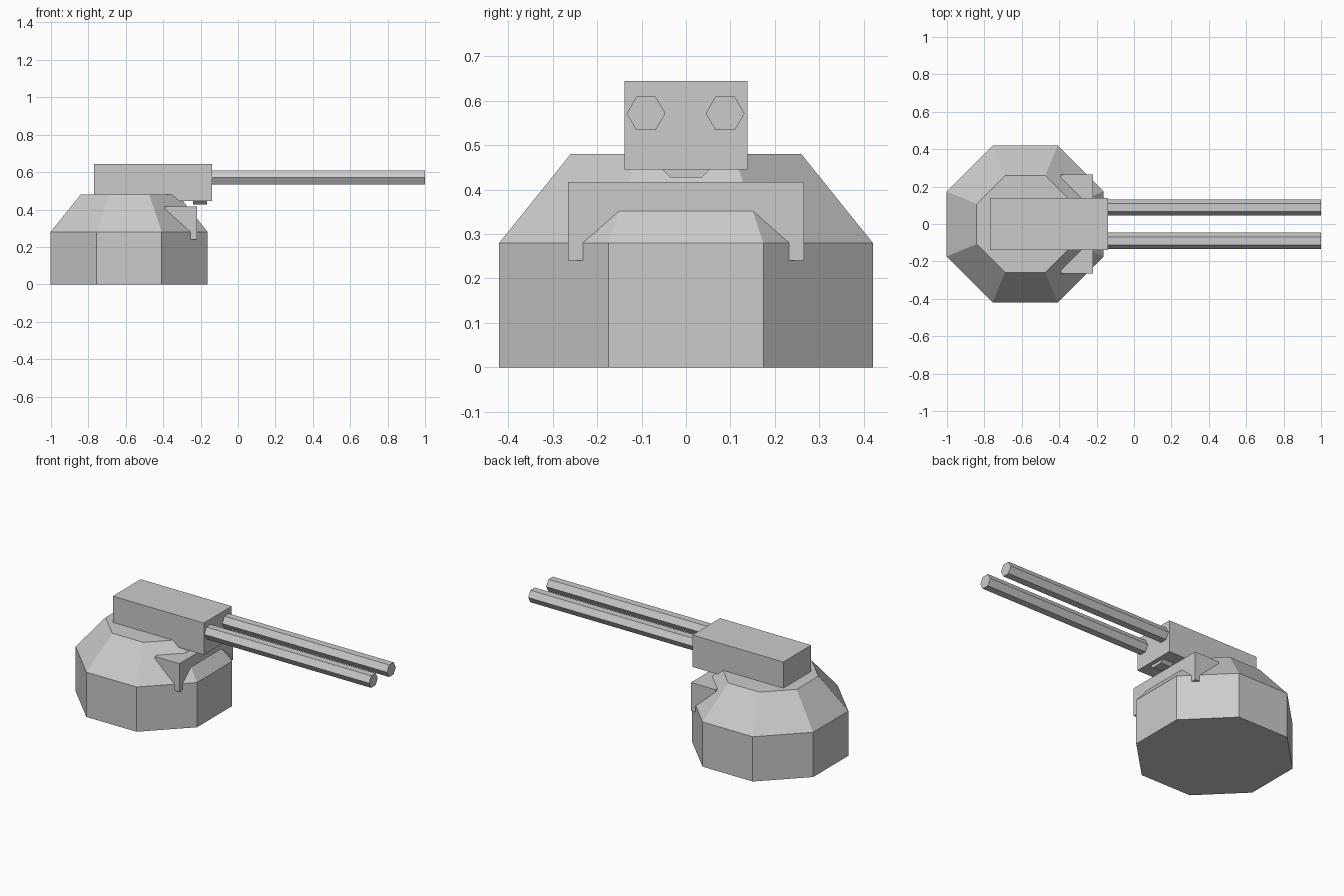
import bpy
import bmesh
from math import cos, sin, pi, radians
from mathutils import Vector

cube = bpy.data.objects.get("Cube")
if cube:
    bpy.data.objects.remove(cube, do_unlink=True)

grey = bpy.data.materials.new("plain grey")
grey.use_nodes = True
grey.diffuse_color = (0.6, 0.6, 0.6, 1)
grey.node_tree.nodes["Principled BSDF"].inputs["Base Color"].default_value = (0.6, 0.6, 0.6, 1)


def loft(name, rings):
    """Closed solid through matching rings of points."""
    bm = bmesh.new()
    loops = [[bm.verts.new(p) for p in ring] for ring in rings]
    n = len(loops[0])
    for a, b in zip(loops, loops[1:]):
        for i in range(n):
            j = (i + 1) % n
            bm.faces.new((a[i], a[j], b[j], b[i]))
    bm.faces.new(loops[0])
    bm.faces.new(loops[-1])
    bmesh.ops.recalc_face_normals(bm, faces=bm.faces)
    mesh = bpy.data.meshes.new(name)
    bm.to_mesh(mesh)
    bm.free()
    mesh.materials.append(grey)
    obj = bpy.data.objects.new(name, mesh)
    bpy.context.collection.objects.link(obj)
    return obj


def extrude_x(name, profile, x0, x1):
    return loft(name, [[Vector((x, y, z)) for y, z in profile] for x in (x0, x1)])


def polygon(sides, radius, start=0):
    return [(radius * cos(start + 2 * pi * i / sides),
             radius * sin(start + 2 * pi * i / sides)) for i in range(sides)]


# Octagonal base with sloped shoulders
base_x = -0.582
levels = [(0.42, 0), (0.42, 0.28), (0.259, 0.48)]
loft("turret_base", [
    [Vector((base_x + x, y, z)) for x, y in polygon(8, r / cos(pi / 8), pi / 8)]
    for r, z in levels])

# Gun housing
extrude_x("gun_housing", [(-0.138, 0.445), (0.138, 0.445), (0.138, 0.644), (-0.138, 0.644)],
          -0.77, -0.14)

# Twin hexagonal barrels
for side, y0 in (("left", 0.088), ("right", -0.09)):
    extrude_x(side + "_barrel", [(y0 + y, 0.571 + z) for y, z in polygon(6, 0.0435)],
              -0.16, 1)

# Small bevelled block under the housing
extrude_x("under_block", [(-0.055, 0.446), (-0.035, 0.427), (0.035, 0.427), (0.055, 0.446)],
          -0.24, -0.165)

# Arched front bracket, trimmed to its sloped side outline
half = [(0.155, 0.345), (0.23, 0.28), (0.23, 0.24), (0.265, 0.24), (0.265, 0.417)]
arch = half + [(-y, z) for y, z in reversed(half)]
bracket = extrude_x("front_bracket", arch, -0.45, -0.22)
outline = [(-0.39, 0.45), (-0.39, 0.403), (-0.255, 0.28), (-0.255, 0.2), (-0.2, 0.2), (-0.2, 0.45)]
cutter = loft("bracket_cutter", [[Vector((x, y, z)) for x, z in outline] for y in (-0.4, 0.4)])
cutter.hide_render = True
trim = bracket.modifiers.new("trim", 'BOOLEAN')
trim.operation = 'INTERSECT'
trim.solver = 'EXACT'
trim.object = cutter
bpy.context.view_layer.objects.active = bracket
bpy.ops.object.modifier_apply(modifier=trim.name)
bpy.data.objects.remove(cutter, do_unlink=True)
